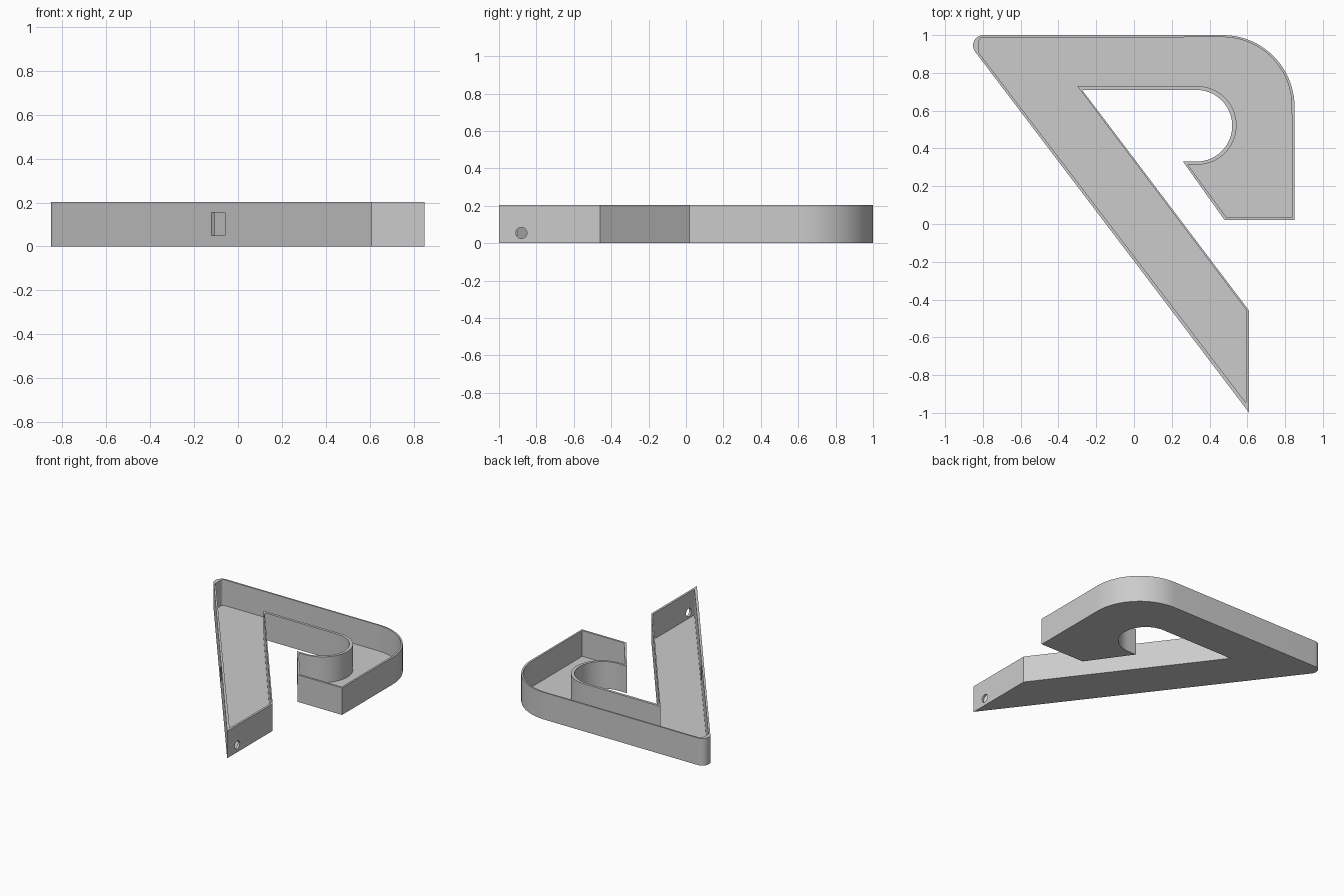
import bpy, bmesh
from math import sin, cos, radians, atan2
from mathutils import Vector, Matrix

if "Cube" in bpy.data.objects:
    bpy.data.objects.remove(bpy.data.objects["Cube"])

HEIGHT, FLOOR = 0.203, 0.01

grey = bpy.data.materials.new("light_grey")
grey.use_nodes = True
colour = (0.6, 0.6, 0.6, 1)
grey.diffuse_color = colour
grey.node_tree.nodes["Principled BSDF"].inputs["Base Color"].default_value = colour


def arc(cx, cy, r, start, end, steps):
    angles = [radians(start + (end - start) * i / steps) for i in range(steps + 1)]
    return [(cx + r * cos(a), cy + r * sin(a)) for a in angles]


def add_object(name, bm):
    bmesh.ops.recalc_face_normals(bm, faces=bm.faces)
    mesh = bpy.data.meshes.new(name)
    bm.to_mesh(mesh)
    bm.free()
    mesh.materials.append(grey)
    obj = bpy.data.objects.new(name, mesh)
    bpy.context.collection.objects.link(obj)
    return obj


def prism(name, outline, z0, z1):
    bm = bmesh.new()
    face = bm.faces.new([bm.verts.new((x, y, z0)) for x, y in outline])
    top = bmesh.ops.extrude_face_region(bm, geom=[face])["geom"]
    bmesh.ops.translate(bm, vec=(0, 0, z1 - z0),
                        verts=[v for v in top if isinstance(v, bmesh.types.BMVert)])
    return add_object(name, bm)


# Outer outline: leg, inside of the hook, hook end, large bend, rounded corner
outer = ([(0.61, -1), (0.61, -0.46), (-0.275, 0.71)]
         + arc(0.33, 0.52, 0.19, 90, -90, 32)
         + [(0.26, 0.33), (0.48, 0.02), (0.85, 0.02)]
         + arc(0.47, 0.62, 0.38, 0, 90, 32)
         + arc(-0.797, 0.945, 0.055, 90, 217, 16))

# Inner outline of the hollow, leaving thin walls
inner = ([(0.594, -0.948), (0.594, -0.455), (-0.3, 0.73)]
         + arc(0.335, 0.522, 0.208, 90, -90, 32)
         + [(0.285, 0.314), (0.49, 0.035), (0.837, 0.035)]
         + arc(0.47, 0.624, 0.365, 0, 90, 32)
         + arc(-0.8, 0.967, 0.02, 90, 180, 8)
         + [(-0.82, 0.905)])

tray = prism("hollow_tray", outer, 0, HEIGHT)
cutters = [prism("hollow_cutter", inner, FLOOR, HEIGHT + 0.1)]

# Round cable hole through the end wall of the leg
bm = bmesh.new()
bmesh.ops.create_cone(bm, segments=32, radius1=0.03, radius2=0.03, depth=0.1, cap_ends=True,
                      matrix=Matrix.Translation((0.61, -0.88, 0.055))
                      @ Matrix.Rotation(radians(90), 4, "Y"))
cutters.append(add_object("cable_hole_cutter", bm))

# Rectangular slot through the long slanted wall
a, b = Vector(outer[-1]), Vector(outer[0])
along = b - a
centre = a + along * ((-0.09 - a.x) / along.x)
bm = bmesh.new()
bmesh.ops.create_cube(bm, size=1,
                      matrix=Matrix.Translation((centre.x, centre.y, 0.103))
                      @ Matrix.Rotation(atan2(along.y, along.x), 4, "Z")
                      @ Matrix.Diagonal((0.1, 0.1, 0.105, 1)))
cutters.append(add_object("slot_cutter", bm))

# Cut the hollow and openings, then discard the cutters
bpy.context.view_layer.objects.active = tray
for cutter in cutters:
    cutter.hide_render = True
    mod = tray.modifiers.new("cut", "BOOLEAN")
    mod.operation, mod.solver, mod.object = "DIFFERENCE", "EXACT", cutter
    bpy.ops.object.modifier_apply(modifier=mod.name)
    bpy.data.objects.remove(cutter)

bpy.ops.object.select_all(action="DESELECT")
tray.select_set(True)
bpy.ops.object.shade_smooth_by_angle(angle=radians(30))
